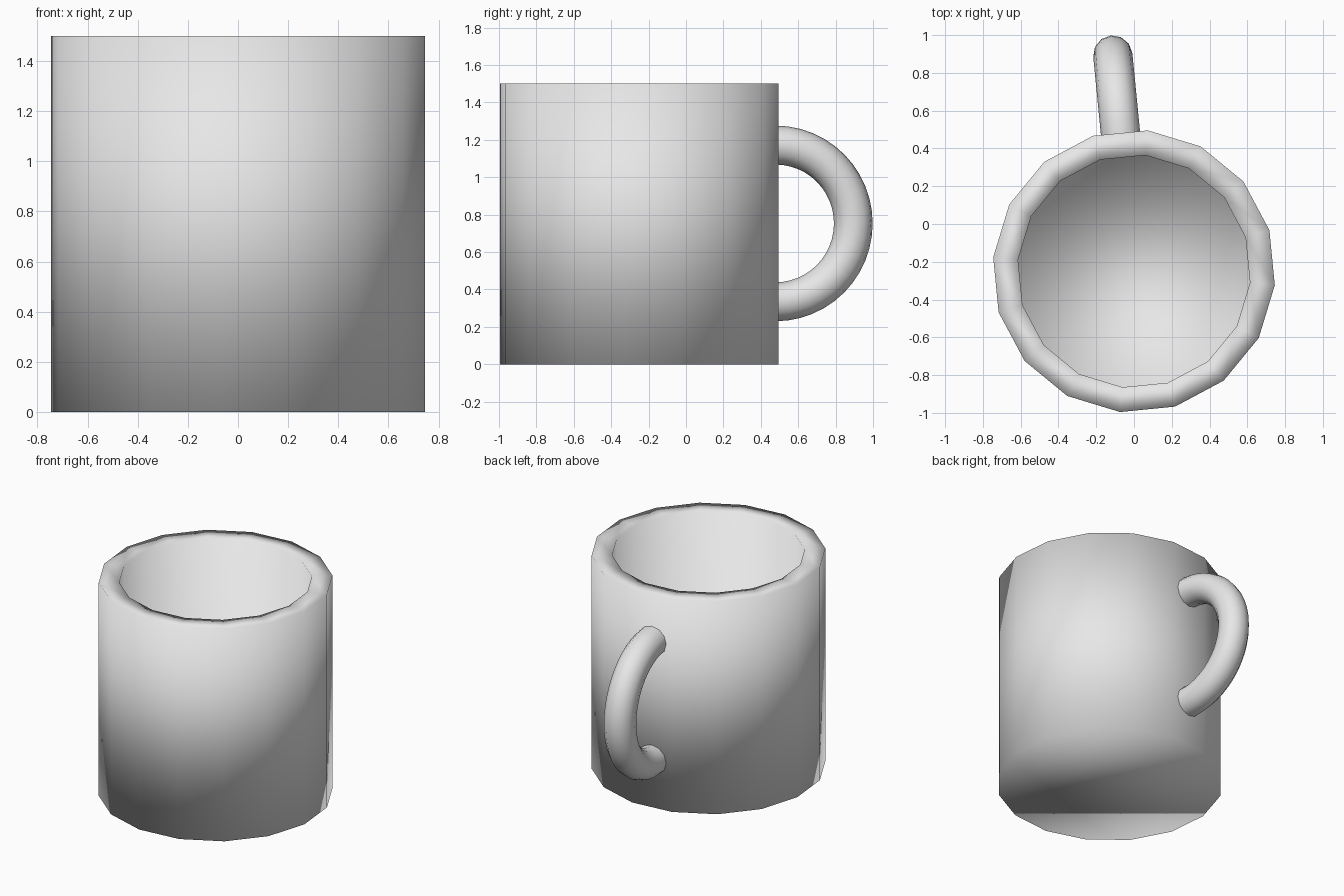
import bpy, bmesh, math
from mathutils import Matrix, Vector

if "Cube" in bpy.data.objects:
    bpy.data.objects.remove(bpy.data.objects["Cube"])

TURN = math.radians(5.6)           # whole mug is turned a little about its axis
PLACE = Matrix.Translation((0, -0.25, 0)) @ Matrix.Rotation(TURN, 4, 'Z')

grey = bpy.data.materials.new("light grey")
grey.diffuse_color = (0.8, 0.8, 0.8, 1)
grey.use_nodes = True
grey.node_tree.nodes["Principled BSDF"].inputs["Base Color"].default_value = grey.diffuse_color


def finish(bm, name):
    bm.transform(PLACE)
    bmesh.ops.recalc_face_normals(bm, faces=bm.faces)
    mesh = bpy.data.meshes.new(name)
    bm.to_mesh(mesh)
    bm.free()
    for p in mesh.polygons:
        p.use_smooth = True
    mesh.materials.append(grey)
    obj = bpy.data.objects.new(name, mesh)
    bpy.context.collection.objects.link(obj)


def skin(bm, rings):
    # Join neighbouring closed rings with quads
    for a, b in zip(rings, rings[1:]):
        n = len(a)
        for i in range(n):
            j = (i + 1) % n
            bm.faces.new((a[i], a[j], b[j], b[i]))


# Cup: 16-sided, outer wall, rim, inner wall, with closed base and floor
SIDES = 16
bm = bmesh.new()
rings = []
for r, z in [(0.749, 0), (0.749, 1.5), (0.617, 1.5), (0.617, 0.13)]:
    ring = []
    for i in range(SIDES):
        a = 2 * math.pi * (i + 0.5) / SIDES
        ring.append(bm.verts.new((r * math.cos(a), r * math.sin(a), z)))
    rings.append(ring)
skin(bm, rings)
bm.faces.new(rings[0])
bm.faces.new(rings[-1])
finish(bm, "cup")

# Handle: half ring with a 12-sided round section, ends set in the wall
MAJOR, MINOR, STEPS, ROUND = 0.419, 0.104, 24, 12
bm = bmesh.new()
rings = []
for s in range(STEPS + 1):
    t = math.pi * (s / STEPS - 0.5)
    out = Vector((0, math.cos(t), math.sin(t)))
    ring = []
    for k in range(ROUND):
        a = 2 * math.pi * k / ROUND
        p = Vector((0, 0.731, 0.753)) + out * (MAJOR + MINOR * math.cos(a))
        p.x = MINOR * math.sin(a)
        ring.append(bm.verts.new(p))
    rings.append(ring)
skin(bm, rings)
finish(bm, "handle")
